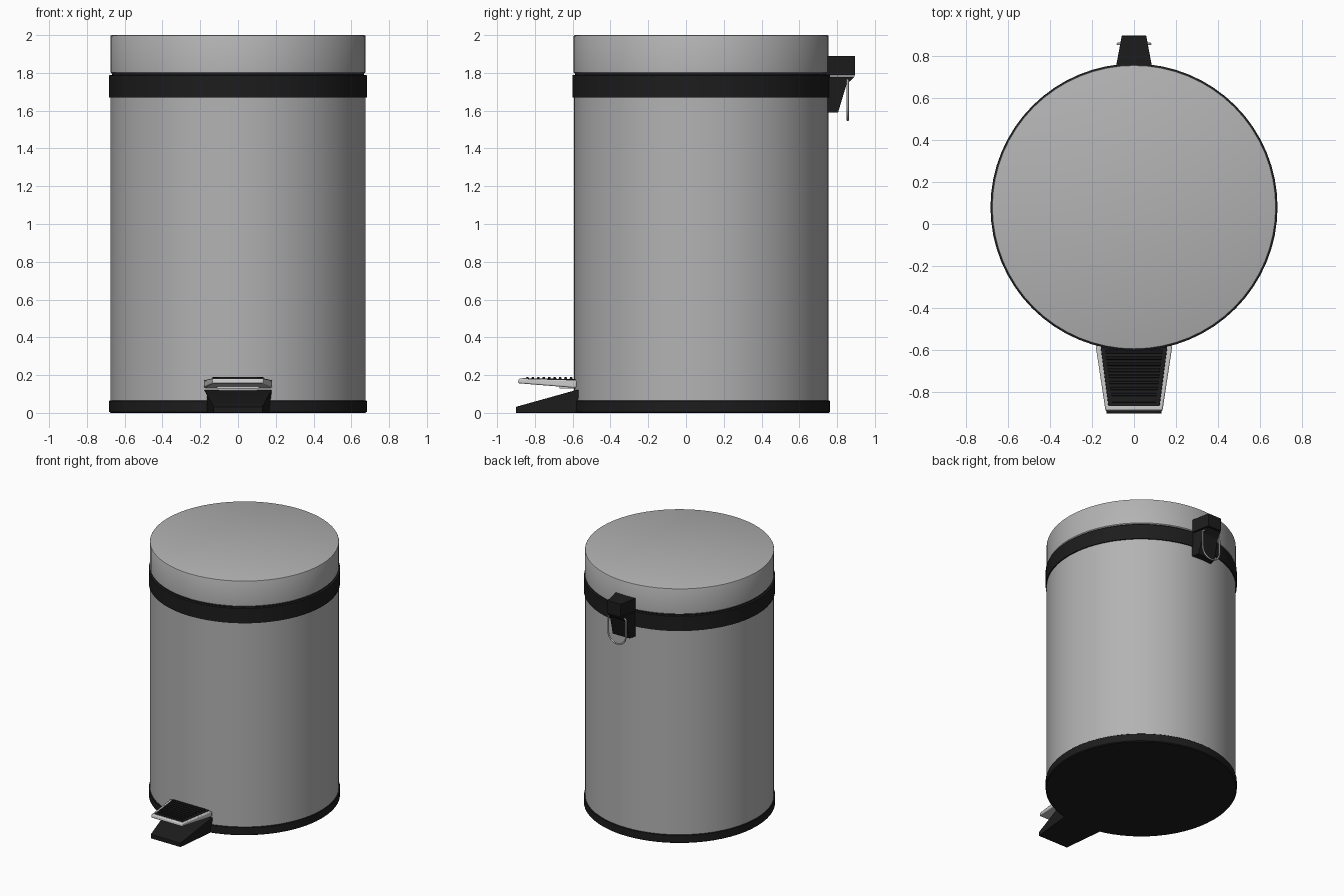
import bpy, bmesh, math
from mathutils import Vector

if "Cube" in bpy.data.objects:
    bpy.data.objects.remove(bpy.data.objects["Cube"])

CY = 0.08      # y of the can's axis


def material(name, c):
    m = bpy.data.materials.new(name)
    m.diffuse_color = (*c, 1)
    m.use_nodes = True
    m.node_tree.nodes["Principled BSDF"].inputs["Base Color"].default_value = m.diffuse_color
    return m


BLACK = material("black_plastic", (0.012, 0.012, 0.012))
STEEL = material("brushed_steel", (0.45, 0.45, 0.45))
CHROME = material("bright_metal", (0.7, 0.7, 0.7))


def finish(name, bm, mat, bevel=0, angle=30):
    bmesh.ops.recalc_face_normals(bm, faces=bm.faces)
    me = bpy.data.meshes.new(name)
    bm.to_mesh(me)
    bm.free()
    ob = bpy.data.objects.new(name, me)
    bpy.context.collection.objects.link(ob)
    me.materials.append(mat)
    if bevel:
        b = ob.modifiers.new("bevel", 'BEVEL')
        b.width, b.segments, b.limit_method = bevel, 2, 'ANGLE'
    bpy.ops.object.select_all(action='DESELECT')
    ob.select_set(True)
    bpy.context.view_layer.objects.active = ob
    bpy.ops.object.shade_smooth_by_angle(angle=math.radians(angle))
    return ob


def lathe(name, profile, mat, n=64):
    """Spin an (r, z) profile around the can axis; r = 0 ends close it."""
    bm = bmesh.new()
    vs = [bm.verts.new((r, CY, z)) for r, z in profile]
    edges = [bm.edges.new(p) for p in zip(vs, vs[1:])]
    bmesh.ops.spin(bm, geom=vs + edges, cent=(0, CY, 0), axis=(0, 0, 1),
                   angle=2 * math.pi, steps=n)
    bmesh.ops.remove_doubles(bm, verts=bm.verts, dist=1e-5)
    return finish(name, bm, mat)


def taper(name, profile, width, mat, bevel=0):
    """Extrude a (y, z) profile across x, half width depending on y."""
    bm = bmesh.new()
    sides = [[bm.verts.new((s * width(y), y, z)) for y, z in profile]
             for s in (-1, 1)]
    for side in sides:
        bm.faces.new(side)
    n = len(profile)
    for i in range(n):
        j = (i + 1) % n
        bm.faces.new((sides[0][i], sides[0][j], sides[1][j], sides[1][i]))
    return finish(name, bm, mat, bevel)


def lerp(y0, w0, y1, w1):
    return lambda y: w0 + (w1 - w0) * (y - y0) / (y1 - y0)


# Can: base, steel wall, collar and lid
lathe("base", [(0, 0), (0.675, 0), (0.682, 0.006), (0.682, 0.062),
               (0.679, 0.065), (0, 0.065)], BLACK)
lathe("body", [(0, 0.05), (0.674, 0.05), (0.674, 1.70), (0, 1.70)], STEEL)
lathe("collar", [(0, 1.67), (0.682, 1.67), (0.682, 1.787), (0.668, 1.79),
                 (0.664, 1.81), (0, 1.81)], BLACK)
lathe("lid", [(0, 1.797), (0.669, 1.797), (0.675, 1.803), (0.675, 1.994),
              (0.673, 1.998), (0.668, 2.0), (0, 2.0)], STEEL)

# Hinge at the back: lid block and lower wedge
hinge_w = lerp(0.75, 0.085, 0.895, 0.058)
taper("hinge_block", [(0.73, 1.787), (0.895, 1.787), (0.895, 1.89),
                      (0.73, 1.89)], hinge_w, BLACK, 0.002)
taper("hinge_wedge", [(0.73, 1.59), (0.805, 1.59), (0.85, 1.74),
                      (0.893, 1.78), (0.73, 1.78)], hinge_w, BLACK, 0.002)

# Wire carrying loop hanging from the hinge
pts = [(0.05, 1.762), (0.072, 1.762), (0.077, 1.755)]
pts += [(0.077 * math.cos(a), 1.627 - 0.077 * math.sin(a))
        for a in [math.pi * i / 16 for i in range(17)]]
pts += [(-x, z) for x, z in reversed(pts[:3])]
cu = bpy.data.curves.new("handle_wire", 'CURVE')
cu.dimensions = '3D'
cu.bevel_depth, cu.bevel_resolution, cu.use_fill_caps = 0.006, 2, True
sp = cu.splines.new('POLY')
sp.points.add(len(pts) - 1)
for p, (x, z) in zip(sp.points, pts):
    p.co = (x, 0.856, z, 1)
cu.materials.append(CHROME)
bpy.context.collection.objects.link(bpy.data.objects.new("handle_wire", cu))

# Foot wedge under the pedal
foot_w = lerp(-0.90, 0.13, -0.585, 0.178)
taper("pedal_foot", [(-0.90, 0), (-0.45, 0), (-0.45, 0.12), (-0.585, 0.12),
                     (-0.90, 0.032)], lambda y: foot_w(min(y, -0.585)),
      BLACK, 0.002)

# Pedal: bright tray, dark pad, ridges and lever
tray_w = lerp(-0.89, 0.135, -0.58, 0.182)
taper("pedal_tray", [(-0.89, 0.157), (-0.58, 0.132), (-0.58, 0.174),
                     (-0.885, 0.182)], tray_w, CHROME, 0.007)
pad_w = lerp(-0.862, 0.122, -0.585, 0.158)
taper("pedal_pad", [(-0.865, 0.165), (-0.585, 0.16), (-0.585, 0.179),
                    (-0.865, 0.184)], pad_w, BLACK, 0.002)
for i in range(9):
    y = -0.84 + i * 0.029
    taper(f"pedal_ridge_{i + 1}",
          [(y - 0.009, 0.178), (y + 0.009, 0.178), (y + 0.005, 0.19),
           (y - 0.005, 0.19)], lambda v: pad_w(v) - 0.02, BLACK)
taper("pedal_lever", [(-0.67, 0.128), (-0.50, 0.128), (-0.50, 0.15),
                      (-0.67, 0.15)], lambda y: 0.11, CHROME)
